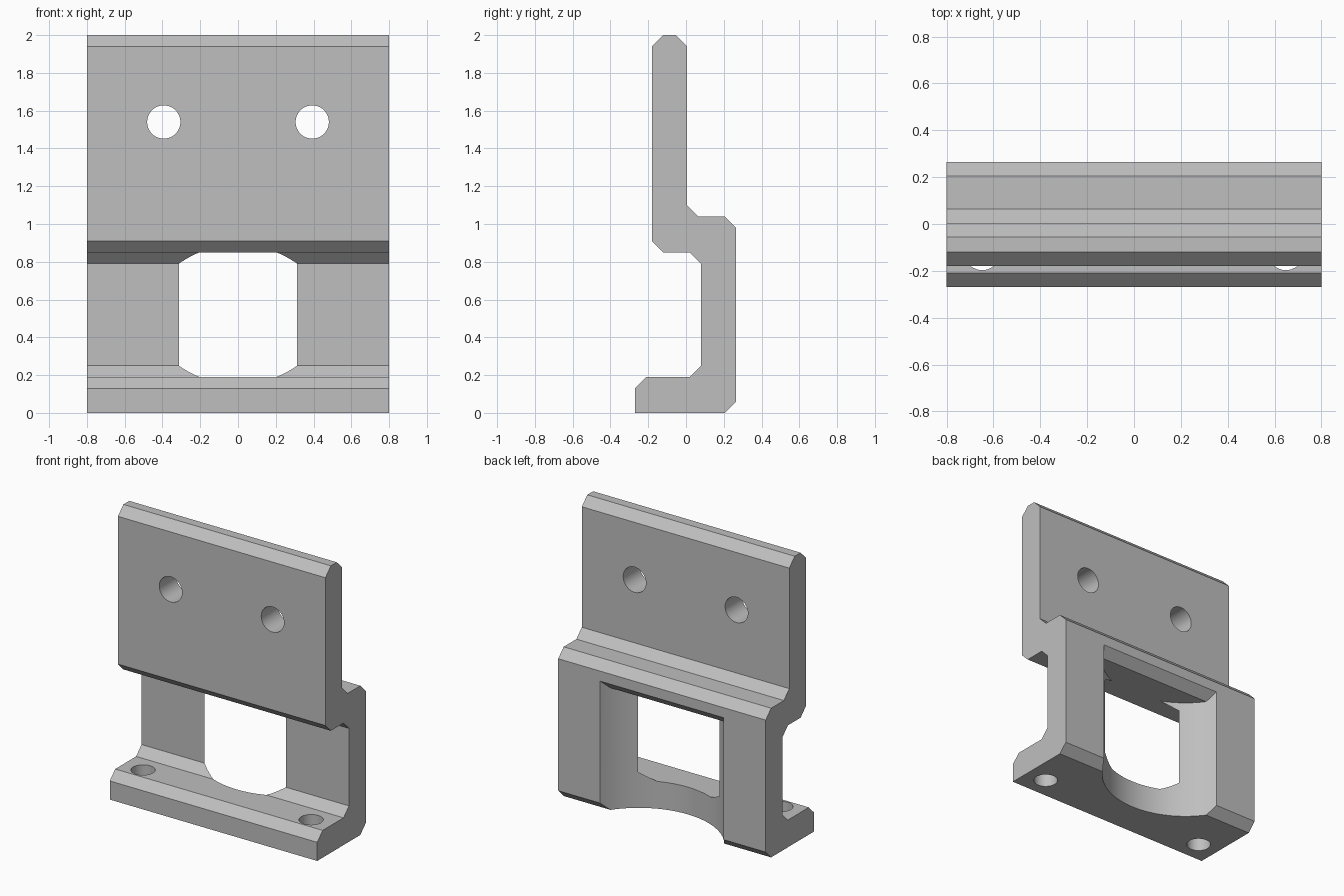
import bpy
import bmesh
from mathutils import Matrix

if "Cube" in bpy.data.objects:
    bpy.data.objects.remove(bpy.data.objects["Cube"], do_unlink=True)

WIDTH = 1.6
C = 0.06  # chamfer size

grey = bpy.data.materials.new("plain grey")
grey.use_nodes = True
grey.diffuse_color = (0.52, 0.52, 0.52, 1)
grey.node_tree.nodes["Principled BSDF"].inputs["Base Color"].default_value = grey.diffuse_color


def add_object(name, bm):
    bmesh.ops.recalc_face_normals(bm, faces=bm.faces)
    mesh = bpy.data.meshes.new(name)
    bm.to_mesh(mesh)
    bm.free()
    mesh.materials.append(grey)
    obj = bpy.data.objects.new(name, mesh)
    bpy.context.collection.objects.link(obj)
    return obj


def extrude_x(name, profile, width):
    """Side profile of (y, z) points extruded symmetrically along x."""
    bm = bmesh.new()
    face = bm.faces.new([bm.verts.new((-width / 2, y, z)) for y, z in profile])
    new = bmesh.ops.extrude_face_region(bm, geom=[face])["geom"]
    verts = [v for v in new if isinstance(v, bmesh.types.BMVert)]
    bmesh.ops.translate(bm, verts=verts, vec=(width, 0, 0))
    return add_object(name, bm)


def cylinder(name, radius, depth, location, axis="Z", sides=48):
    bm = bmesh.new()
    turn = Matrix.Rotation(1.5707963, 4, "X") if axis == "Y" else Matrix()
    bmesh.ops.create_cone(bm, cap_ends=True, segments=sides, radius1=radius, radius2=radius,
                          depth=depth, matrix=Matrix.Translation(location) @ turn)
    return add_object(name, bm)


def boolean(target, tool, operation):
    mod = target.modifiers.new(tool.name, "BOOLEAN")
    mod.operation = operation
    mod.solver = "EXACT"
    mod.object = tool
    bpy.context.view_layer.objects.active = target
    bpy.ops.object.modifier_apply(modifier=mod.name)
    bpy.data.objects.remove(tool, do_unlink=True)


# Stepped bracket: foot, lower wall, step and upper plate
front, plate, wall, back, mid = -0.27, -0.18, 0.08, 0.265, 0.005
bracket = extrude_x("bracket", [
    (front, 0), (back - C, 0), (back, C), (back, 1.04 - C), (back - C, 1.04),
    (mid + C, 1.04), (mid, 1.04 + C), (mid, 2 - C), (mid - C, 2),
    (plate + C, 2), (plate, 2 - C), (plate, 0.85 + C), (plate + C, 0.85),
    (wall - C, 0.85), (wall, 0.85 - C), (wall, 0.19 + C), (wall - C, 0.19),
    (front + C, 0.19), (front, 0.19 - C)], WIDTH)

# Round clearance cut through the lower wall, with a chamfered top edge
clearance = cylinder("clearance_cutter", 0.54, 2.4, (0, 0.52, 0.5), sides=128)
limit = extrude_x("clearance_limit", [
    (-0.1, -0.1), (-0.1, 0.85), (back - C, 0.85), (back + C, 0.85 + 2 * C),
    (back + C, -0.1)], WIDTH)
boolean(clearance, limit, "INTERSECT")
boolean(bracket, clearance, "DIFFERENCE")

# Screw holes through the upper plate and the foot
for side in (-1, 1):
    boolean(bracket, cylinder("plate_hole", 0.088, 0.6, (side * 0.393, -0.09, 1.54), "Y"), "DIFFERENCE")
    boolean(bracket, cylinder("foot_hole", 0.077, 0.5, (side * 0.648, -0.12, 0.1)), "DIFFERENCE")

# Smooth the bores, keep the edges crisp
bpy.ops.object.select_all(action="DESELECT")
bracket.select_set(True)
bpy.context.view_layer.objects.active = bracket
bpy.ops.object.shade_smooth_by_angle(angle=0.5)
